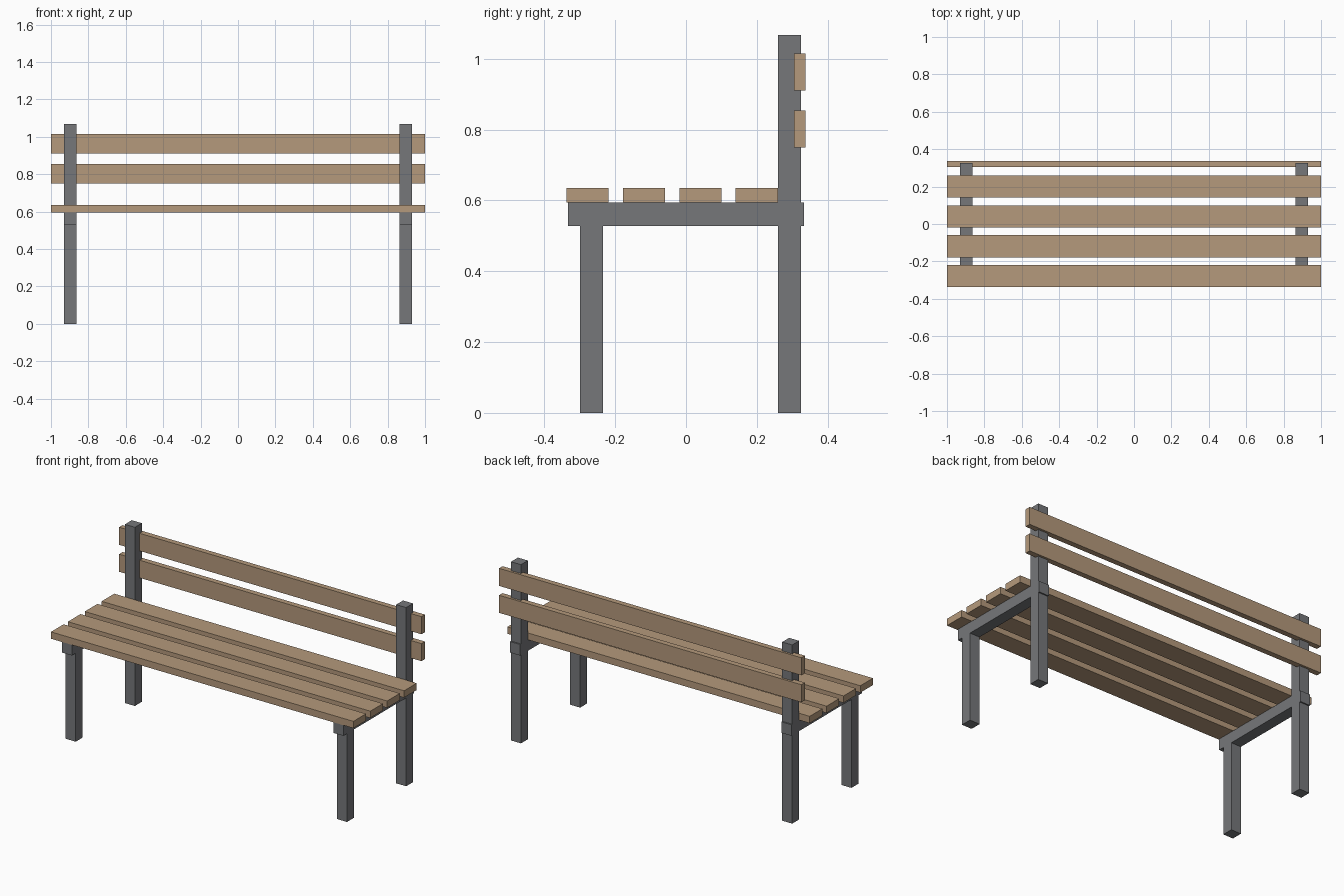
import bpy

if "Cube" in bpy.data.objects:
    bpy.data.objects.remove(bpy.data.objects["Cube"])


def material(name, color):
    mat = bpy.data.materials.new(name)
    mat.diffuse_color = (*color, 1)
    mat.use_nodes = True
    mat.node_tree.nodes["Principled BSDF"].inputs["Base Color"].default_value = mat.diffuse_color
    return mat


wood = material("wood", (0.46, 0.32, 0.20))
metal = material("metal", (0.18, 0.185, 0.195))


def box(name, x, y, z, mat):
    """Box spanning the (min, max) pairs x, y, z."""
    spans = (x, y, z)
    bpy.ops.mesh.primitive_cube_add(size=1, location=[(a + b) / 2 for a, b in spans])
    ob = bpy.context.object
    ob.name = name
    ob.scale = [b - a for a, b in spans]
    bpy.ops.object.transform_apply(location=False, rotation=False, scale=True)
    ob.data.materials.append(mat)
    return ob


# End frames: front leg, tall rear post and the rail that carries the seat
for side, cx in (("left", -0.897), ("right", 0.897)):
    x = (cx - 0.033, cx + 0.033)
    box(f"{side}_front_leg", x, (-0.299, -0.234), (0, 0.528), metal)
    box(f"{side}_rear_post", x, (0.26, 0.325), (0, 1.068), metal)
    box(f"{side}_seat_rail", x, (-0.333, 0.333), (0.528, 0.594), metal)

# Seat slats, evenly spaced from the front edge to the posts
for i in range(4):
    y = -0.338 + i * 0.1595
    box(f"seat_slat_{i + 1}", (-1, 1), (y, y + 0.119), (0.594, 0.635), wood)

# Backrest slats let into the back of the posts
for i, z in enumerate((0.749, 0.910)):
    box(f"back_slat_{i + 1}", (-1, 1), (0.305, 0.338), (z, z + 0.105), wood)
